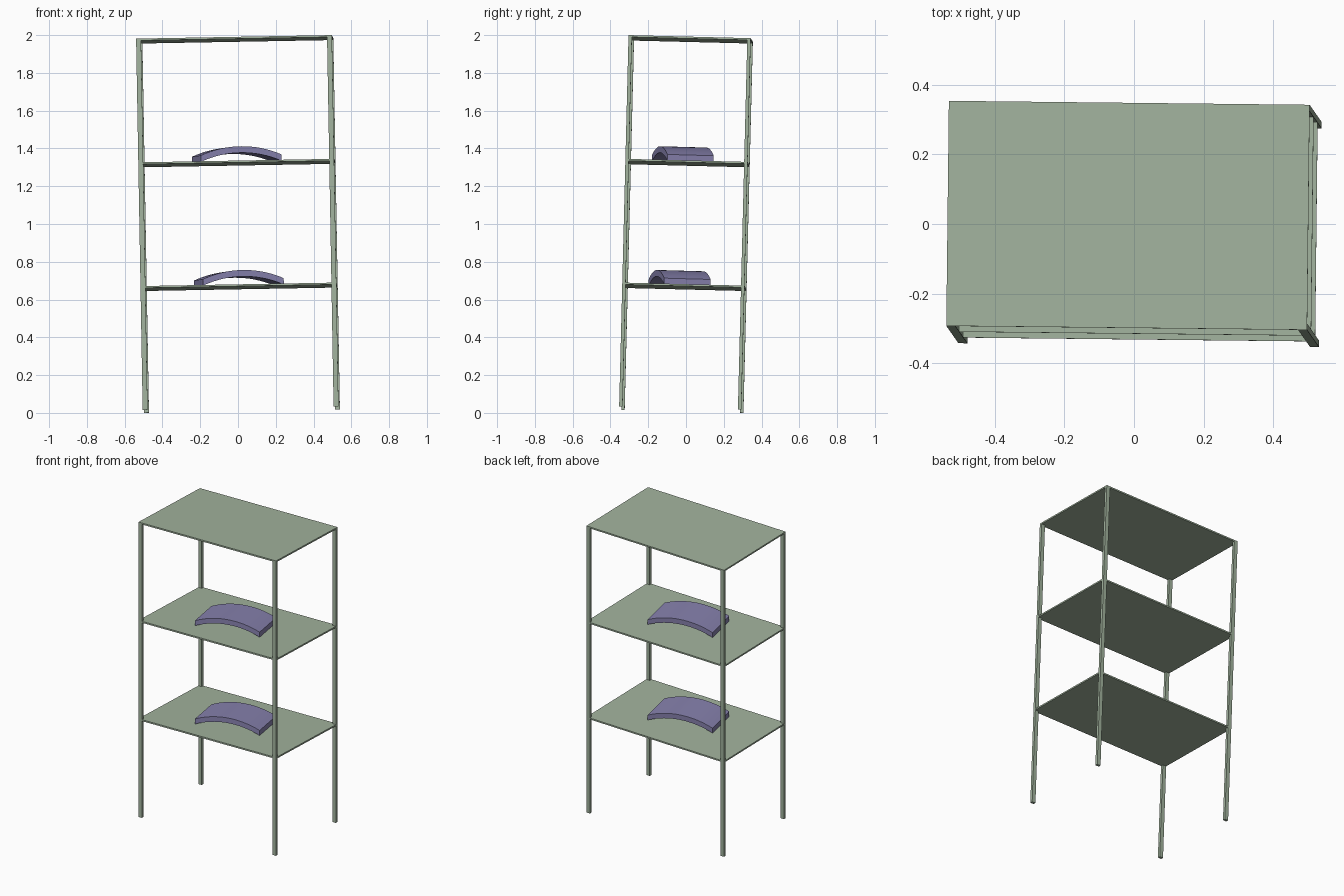
import bpy, bmesh, math
from mathutils import Matrix, Vector

if "Cube" in bpy.data.objects:
    bpy.data.objects.remove(bpy.data.objects["Cube"])

W, D, H = 1.037, 0.647, 1.966      # rack size in its own frame
SHELF_T = 0.010
LEG_X, LEG_Y = 0.026, 0.018

# The whole rack leans slightly: build an orthonormal leaning frame
up = Vector((-0.0177, 0.0253, 1)).normalized()
side = Vector((1, -0.011, 0.0177))
side = (side - up * side.dot(up)).normalized()
back = up.cross(side)
LEAN = Matrix((side, back, up)).transposed().to_4x4()
LEAN = Matrix.Translation((0, 0, 1)) @ LEAN @ Matrix.Translation((0, 0, -H / 2))


def material(name, color):
    m = bpy.data.materials.new(name)
    m.diffuse_color = color
    m.use_nodes = True
    m.node_tree.nodes["Principled BSDF"].inputs["Base Color"].default_value = m.diffuse_color
    return m


GREEN = material("sage_paint", (0.36, 0.45, 0.34, 1))
PURPLE = material("lavender", (0.24, 0.22, 0.42, 1))


def finish(name, bm, mat, matrix):
    bmesh.ops.recalc_face_normals(bm, faces=bm.faces)
    bm.transform(matrix)
    me = bpy.data.meshes.new(name)
    bm.to_mesh(me)
    bm.free()
    me.materials.append(mat)
    ob = bpy.data.objects.new(name, me)
    bpy.context.collection.objects.link(ob)
    return ob


def box(name, size, center, mat):
    bm = bmesh.new()
    bmesh.ops.create_cube(bm, size=1)
    bm.transform(Matrix.Translation(center) @ Matrix.Diagonal((*size, 1)))
    return finish(name, bm, mat, LEAN)


def arch(name, width, depth, rise, thick, matrix, n=16):
    # Curved slab: circular arc profile extruded along y
    half = width / 2
    r = (half * half + rise * rise) / (2 * rise)
    xs = [-half + width * i / n for i in range(n + 1)]
    arc = [(x, math.sqrt(r * r - x * x) - (r - rise)) for x in xs]
    outline = [(x, z + thick) for x, z in arc] + arc[::-1]
    bm = bmesh.new()
    face = bm.faces.new([bm.verts.new((x, -depth / 2, z)) for x, z in outline])
    ext = bmesh.ops.extrude_face_region(bm, geom=[face])
    moved = [g for g in ext["geom"] if isinstance(g, bmesh.types.BMVert)]
    bmesh.ops.translate(bm, verts=moved, vec=(0, depth, 0))
    ob = finish(name, bm, PURPLE, matrix)
    bpy.ops.object.select_all(action='DESELECT')
    bpy.context.view_layer.objects.active = ob
    ob.select_set(True)
    bpy.ops.object.shade_smooth_by_angle(angle=math.radians(30))


# Legs at the four corners
for sx, ns in ((-1, "left"), (1, "right")):
    for sy, nd in ((-1, "front"), (1, "back")):
        box(f"{nd}_{ns}_leg", (LEG_X, LEG_Y, H),
            (sx * (W - LEG_X) / 2, sy * (D - LEG_Y) / 2, H / 2), GREEN)

# Three evenly spaced shelves
for i, name in enumerate(("lower_shelf", "middle_shelf", "top_shelf"), 1):
    box(name, (W, D, SHELF_T), (0, 0, H * i / 3 - SHELF_T / 2), GREEN)

# Turned arched slabs resting on the two lower shelves
for i, name in enumerate(("lower_arched_slab", "middle_arched_slab"), 1):
    place = (LEAN @ Matrix.Translation((0, -0.026, H * i / 3))
             @ Matrix.Rotation(math.radians(11.5), 4, 'Z'))
    arch(name, 0.435, 0.25, 0.046, 0.034, place)
